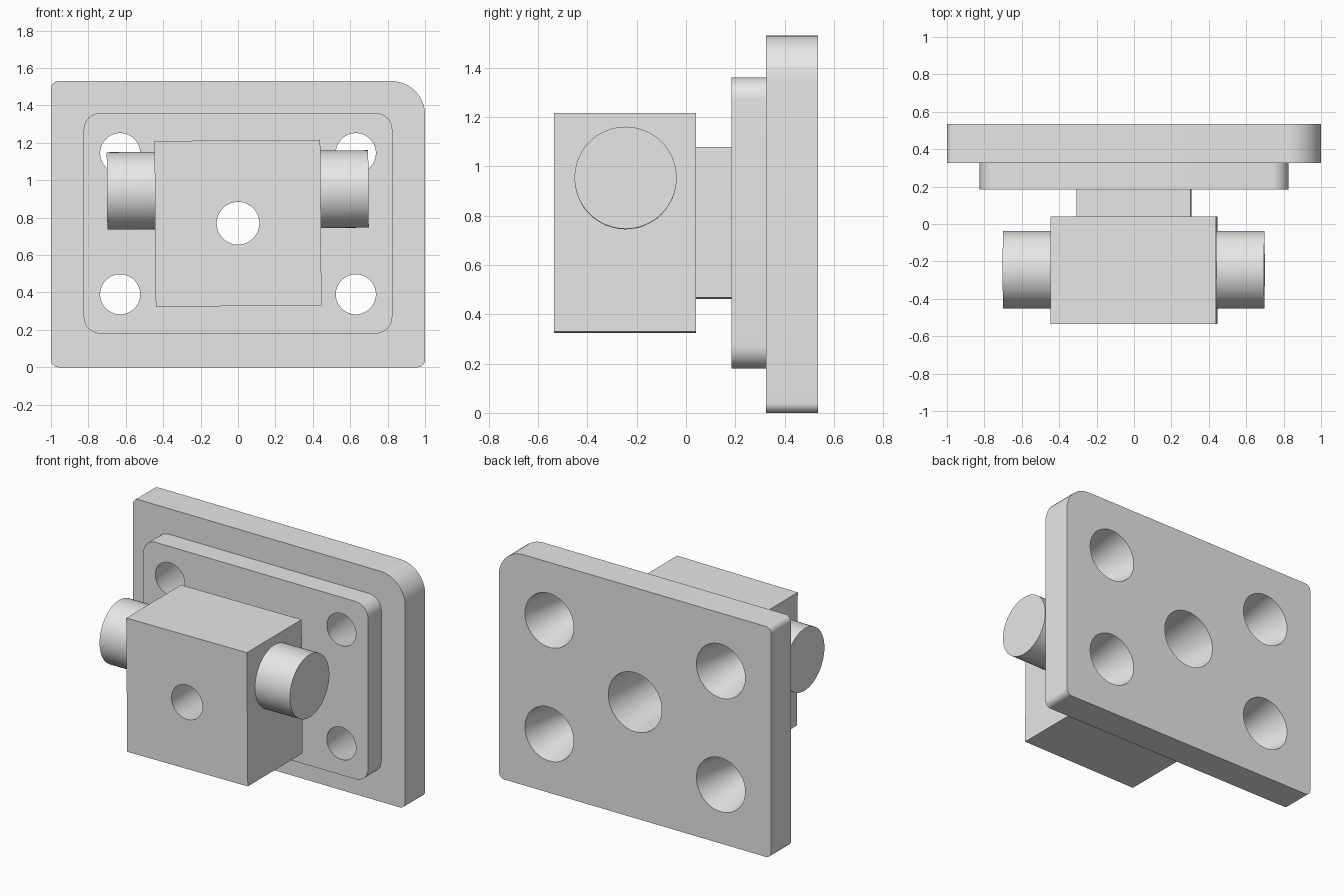
import bpy
import bmesh
from math import radians, pi, cos, sin
from mathutils import Matrix, Vector

default = bpy.data.objects.get("Cube")
if default:
    bpy.data.objects.remove(default, do_unlink=True)

grey = bpy.data.materials.new("light grey")
grey.use_nodes = True
grey.diffuse_color = (0.8, 0.8, 0.8, 1)
grey.node_tree.nodes["Principled BSDF"].inputs["Base Color"].default_value = (0.8, 0.8, 0.8, 1)

# The head is turned very slightly about the centre bore
BORE = Vector((0, 0, 0.77))
TILT = (Matrix.Translation(BORE) @ Matrix.Rotation(radians(-0.45), 4, 'Y')
        @ Matrix.Translation(-BORE))
Y_FRONT, Y_HEAD, Y_STEP, Y_PLATE, Y_BACK = -0.535, 0.04, 0.185, 0.325, 0.535


def make(name, bm):
    bmesh.ops.recalc_face_normals(bm, faces=bm.faces)
    mesh = bpy.data.meshes.new(name)
    bm.to_mesh(mesh)
    bm.free()
    mesh.materials.append(grey)
    obj = bpy.data.objects.new(name, mesh)
    bpy.context.collection.objects.link(obj)
    return obj


def box(name, half_width, y0, y1, z0, z1):
    bm = bmesh.new()
    bmesh.ops.create_cube(bm, size=1)
    bmesh.ops.scale(bm, vec=(2 * half_width, y1 - y0, z1 - z0), verts=bm.verts)
    bmesh.ops.translate(bm, vec=(0, (y0 + y1) / 2, (z0 + z1) / 2), verts=bm.verts)
    bm.transform(TILT)
    return make(name, bm)


def rounded_plate(name, half_width, y0, y1, z0, z1, radii):
    """Plate with corner radii in order: top left, top right, bottom right, bottom left."""
    bm = bmesh.new()
    verts = []
    corners = [(1, 1), (-1, 1), (-1, -1), (1, -1)]
    for i, ((sx, sz), r) in enumerate(zip(corners, radii)):
        cx = sx * (half_width - r)
        cz = z1 - r if sz > 0 else z0 + r
        for k in range(13):
            a = (i + k / 12) * pi / 2
            verts.append(bm.verts.new((cx + r * cos(a), y0, cz + r * sin(a))))
    face = bm.faces.new(verts)
    ext = bmesh.ops.extrude_face_region(bm, geom=[face], use_keep_orig=True)
    moved = [v for v in ext["geom"] if isinstance(v, bmesh.types.BMVert)]
    bmesh.ops.translate(bm, vec=(0, y1 - y0, 0), verts=moved)
    return make(name, bm)


def cone_cutter(name, x, z, y0, r0, y1, r1):
    """Tapered bore along y, continued a little past both ends."""
    slope, extra = (r1 - r0) / (y1 - y0), 0.05
    bm = bmesh.new()
    bmesh.ops.create_cone(bm, cap_ends=True, segments=64,
                          radius1=r0 - slope * extra, radius2=r1 + slope * extra,
                          depth=y1 - y0 + 2 * extra)
    bm.transform(Matrix.Translation((x, (y0 + y1) / 2, z)) @ Matrix.Rotation(-pi / 2, 4, 'X'))
    obj = make(name, bm)
    obj.hide_render = True
    return obj


# Mounting plate, with one large rounded corner, and its raised step
back_plate = rounded_plate("back_plate", 1, Y_PLATE, Y_BACK, 0, 1.53, (0.18, 0.04, 0.04, 0.04))
step_plate = rounded_plate("step_plate", 0.825, Y_STEP, Y_PLATE, 0.18, 1.36, (0.09,) * 4)

# Head block on a square neck
neck = box("neck", 0.305, Y_HEAD, Y_STEP, 0.465, 1.075)
head_block = box("head_block", 0.443, Y_FRONT, Y_HEAD, 0.327, 1.213)

# Side pins
pins = []
for side, s in (("left", 1), ("right", -1)):
    bm = bmesh.new()
    bmesh.ops.create_cone(bm, cap_ends=True, segments=64, radius1=0.207, radius2=0.207, depth=0.257)
    bm.transform(TILT @ Matrix.Translation((s * 0.5705, -0.245, 0.948)) @ Matrix.Rotation(pi / 2, 4, 'Y'))
    pins.append(make(side + "_pin", bm))

# Tapered holes: four bolt holes and the centre bore
bolt_cutters = [cone_cutter("bolt_hole_cutter", x, z, Y_STEP, 0.107, Y_BACK, 0.179)
                for x in (-0.63, 0.63) for z in (0.39, 1.145)]
bore_cutter = cone_cutter("bore_cutter", 0, BORE.z, Y_FRONT, 0.114, Y_BACK, 0.196)
cuts = {back_plate: bolt_cutters + [bore_cutter], step_plate: bolt_cutters + [bore_cutter],
        neck: [bore_cutter], head_block: [bore_cutter]}
for part, cutters in cuts.items():
    for cutter in cutters:
        mod = part.modifiers.new("hole", 'BOOLEAN')
        mod.operation = 'DIFFERENCE'
        mod.solver = 'EXACT'
        mod.object = cutter

# Bake the cuts, then drop the cutters
depsgraph = bpy.context.evaluated_depsgraph_get()
for part in cuts:
    baked = bpy.data.meshes.new_from_object(part.evaluated_get(depsgraph))
    part.modifiers.clear()
    part.data = baked
for cutter in bolt_cutters + [bore_cutter]:
    bpy.data.objects.remove(cutter, do_unlink=True)

# Smooth round walls, keep the machined edges sharp
for part in list(cuts) + pins:
    part.data.shade_smooth()
    part.data.set_sharp_from_angle(angle=radians(30))
